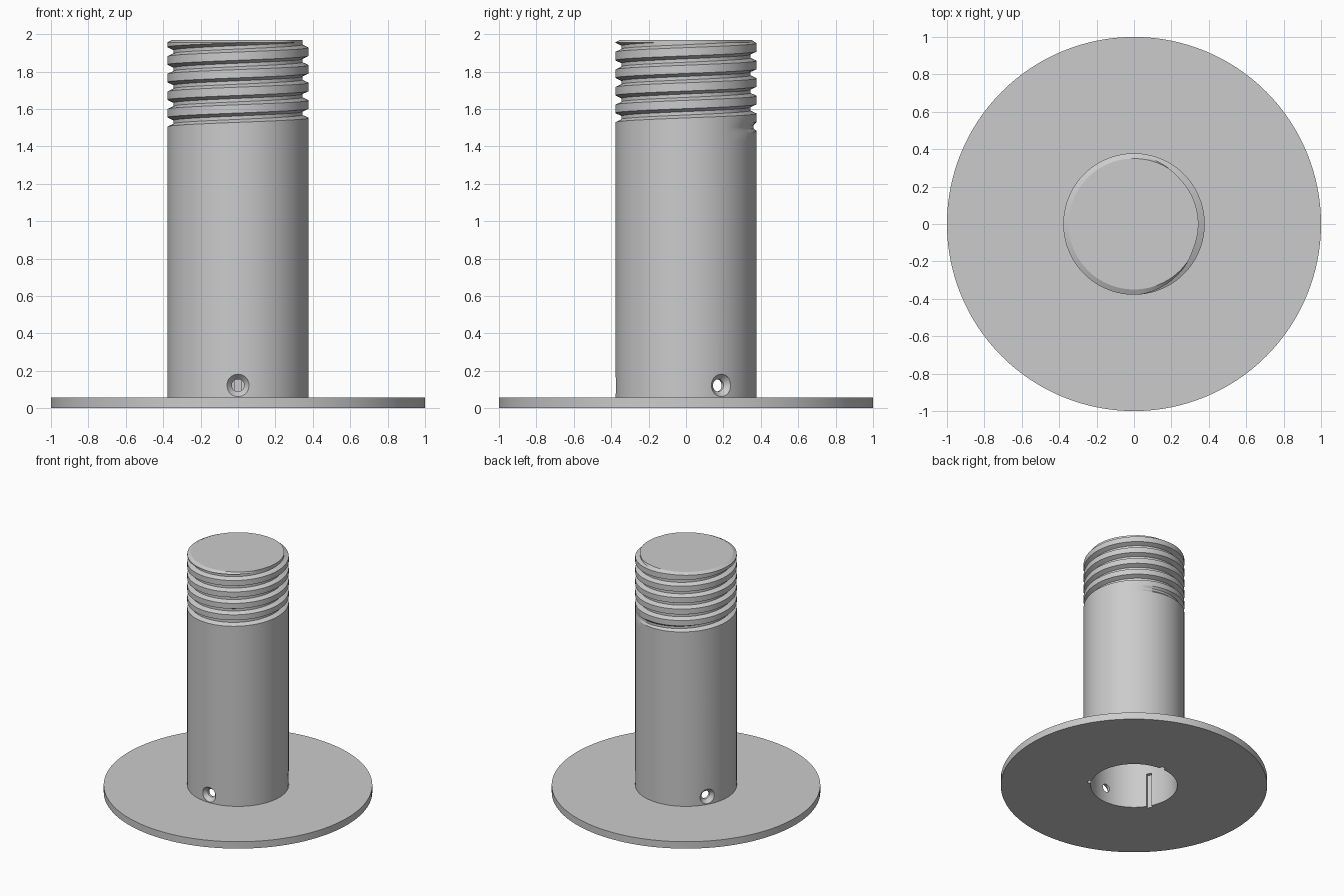
import bpy, bmesh, math
from mathutils import Matrix

if "Cube" in bpy.data.objects:
    bpy.data.objects.remove(bpy.data.objects["Cube"], do_unlink=True)

COLUMNS = 128
TUBE_R, BORE_R, FLANGE_T = 0.378, 0.325, 0.057
PITCH, DEPTH = 0.094, 0.034
THREAD_Z, LOW_Z, HIGH_Z, TOP_Z = 1.458, 1.42, 1.956, 1.97
GROOVE = [(0, 0), (0.016, 1), (0.034, 1), (0.05, 0)]

grey = bpy.data.materials.new("plain_grey")
grey.use_nodes = True
grey.diffuse_color = (0.6, 0.6, 0.6, 1)
grey.node_tree.nodes["Principled BSDF"].inputs["Base Color"].default_value = (0.6, 0.6, 0.6, 1)


def make_object(name, bm):
    bmesh.ops.recalc_face_normals(bm, faces=bm.faces)
    mesh = bpy.data.meshes.new(name)
    bm.to_mesh(mesh)
    bm.free()
    mesh.materials.append(grey)
    obj = bpy.data.objects.new(name, mesh)
    bpy.context.collection.objects.link(obj)
    return obj


def thread_points(angle):
    """Radius and height of the helical groove along one column of the tube."""
    points = []
    for k in range(-1, 7):
        turn = k + angle / math.tau
        fade = min(max((turn - 0.1) / 0.3, 0), 1)
        for offset, cut in GROOVE:
            points.append((TUBE_R - DEPTH * cut * fade, THREAD_Z + PITCH * turn + offset))
    # radius where the column meets the top bevel
    end_r = TUBE_R
    for (r0, z0), (r1, z1) in zip(points, points[1:]):
        if z0 <= HIGH_Z <= z1:
            end_r = r0 + (r1 - r0) * (HIGH_Z - z0) / (z1 - z0)
    result = []
    for r, z in points:
        if z < LOW_Z:
            result.append((TUBE_R, LOW_Z))
        elif z > HIGH_Z:
            result.append((end_r, HIGH_Z))
        else:
            result.append((r, z))
    return result + [(min(end_r, 0.35), TOP_Z)]


# Flange, bored tube and thread as one closed turned body
bm = bmesh.new()
columns = []
for i in range(COLUMNS + 1):
    angle = math.tau * i / COLUMNS
    profile = [(0, 1.9), (BORE_R, 1.9), (BORE_R, 0), (1, 0), (1, FLANGE_T), (TUBE_R, FLANGE_T)]
    profile += thread_points(angle) + [(0, TOP_Z)]
    columns.append([bm.verts.new((r * math.cos(angle), r * math.sin(angle), z)) for r, z in profile])
for a, b in zip(columns, columns[1:]):
    for j in range(len(a) - 1):
        bm.faces.new((a[j], b[j], b[j + 1], a[j + 1]))
bmesh.ops.remove_doubles(bm, verts=bm.verts, dist=1e-5)
body = make_object("threaded_tube_with_flange", bm)

# Cutters: three countersunk screw holes, and three key slots between them
bm = bmesh.new()
for n in range(3):
    turn = Matrix.Rotation(math.radians(30 + 120 * n), 4, "Z")
    rings = []
    for x, r in [(0.29, 0.033), (0.345, 0.033), (0.375, 0.06), (0.41, 0.06)]:
        rings.append([bm.verts.new(turn @ Matrix.Translation((x, 0, 0.122)) @
                      Matrix.Rotation(math.tau * s / 32, 4, "X") @ Matrix.Translation((0, r, 0)).translation)
                      for s in range(32)])
    for a, b in zip(rings, rings[1:]):
        for s in range(32):
            bm.faces.new((a[s], a[s - 1], b[s - 1], b[s]))
    bm.faces.new(rings[0])
    bm.faces.new(rings[-1])

    slot = Matrix.Rotation(math.radians(90 + 120 * n), 4, "Z")
    size = Matrix.Diagonal((0.06, 0.04, 0.38, 1))
    bmesh.ops.create_cube(bm, size=1, matrix=slot @ Matrix.Translation((0.32, 0, 0.09)) @ size)
cutter = make_object("hole_and_slot_cutter", bm)
cutter.hide_render = True

cut = body.modifiers.new("holes", "BOOLEAN")
cut.object = cutter
cut.solver = "EXACT"
bpy.ops.object.select_all(action="DESELECT")
body.select_set(True)
bpy.context.view_layer.objects.active = body
bpy.ops.object.modifier_apply(modifier=cut.name)
bpy.data.objects.remove(cutter, do_unlink=True)
bpy.ops.object.shade_smooth_by_angle(angle=math.radians(25))
